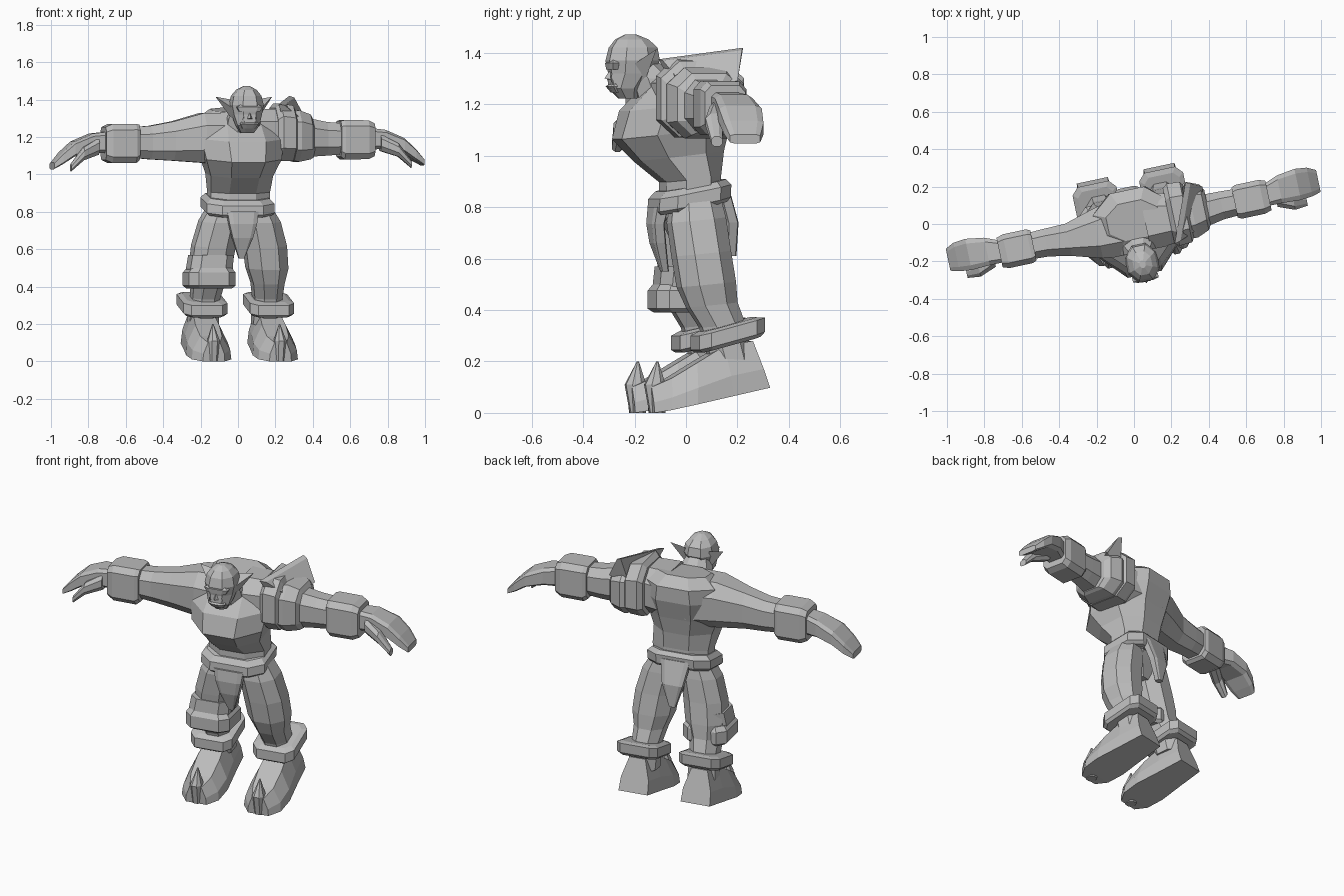
import bpy, bmesh, math
from mathutils import Matrix

YAW = Matrix.Rotation(math.radians(12), 4, 'Z')
grey = bpy.data.materials.new("plain_grey")
grey.diffuse_color = (0.5, 0.5, 0.5, 1)


def skin(name, rings):
    """Bridge rings of points into a closed flat-shaded solid."""
    bm = bmesh.new()
    loops = [[bm.verts.new(p) for p in r] for r in rings]
    n = len(loops[0])
    for a, b in zip(loops, loops[1:]):
        for i in range(n):
            j = (i + 1) % n
            bm.faces.new((a[i], a[j], b[j], b[i]))
    bm.faces.new(loops[0])
    bm.faces.new(loops[-1])
    bmesh.ops.recalc_face_normals(bm, faces=bm.faces)
    bm.transform(YAW)
    me = bpy.data.meshes.new(name)
    bm.to_mesh(me)
    bm.free()
    me.materials.append(grey)
    ob = bpy.data.objects.new(name, me)
    bpy.context.collection.objects.link(ob)
    return ob


def loft(name, axis, rings, c=0.45, k=0.0, s=1, dx=0.0, dz=0.0):
    """Eight-sided loft; ring = (t, u, v, half_u, half_v); k tilts rings; s mirrors x."""
    shape = [(1, c), (c, 1), (-c, 1), (-1, c), (-1, -c), (-c, -1), (c, -1), (1, -c)]
    out = []
    for t, u, v, a, b in rings:
        pts = []
        for p, q in shape:
            w = t + k * b * q
            co = (u + a * p, v + b * q, w) if axis == 'z' else (w, u + a * p, v + b * q)
            pts.append((s * co[0] + dx, co[1], co[2] + dz))
        out.append(pts)
    return skin(name, out)


def spike(name, base, tip, s=1):
    """Pointed piece from a base polygon to a tip."""
    small = [[t + (b - t) * 0.02 for b, t in zip(p, tip)] for p in base]
    return skin(name, [[(s * x, y, z) for x, y, z in r] for r in (base, small)])


# Torso and waist
loft("torso", 'z', [(.80, .006, .015, .16, .11), (.91, .006, .015, .162, .108), (1.0, 0, -.03, .17, .165),
                    (1.09, 0, -.06, .205, .215), (1.20, 0, -.03, .225, .215),
                    (1.29, 0, .015, .205, .17), (1.345, 0, .02, .14, .10)], k=.12)
loft("pelvis", 'z', [(.86, .006, .015, .15, .11), (.76, .006, .01, .14, .105), (.66, .006, .02, .05, .07)])
loft("belt", 'z', [(.795, 0, .012, .17, .13), (.81, 0, .012, .185, .142), (.86, 0, .015, .185, .142),
                   (.885, 0, .018, .16, .12)], c=.6, k=.2)
loft("front_cloth", 'z', [(.80, 0, -.11, .085, .03), (.735, 0, -.122, .075, .025),
                          (.66, 0, -.112, .055, .025), (.55, 0, -.085, .014, .015)], c=.7)
loft("back_cloth", 'z', [(.87, 0, .135, .085, .025), (.74, 0, .175, .06, .025),
                         (.61, 0, .18, .018, .018)], c=.7)

# Neck and head
loft("neck", 'z', [(1.20, 0, -.09, .10, .10), (1.30, 0, -.13, .085, .085), (1.37, 0, -.18, .05, .06)])
loft("head", 'z', [(1.222, 0, -.23, .035, .035), (1.262, 0, -.245, .06, .06), (1.32, 0, -.222, .076, .08),
                   (1.37, 0, -.212, .086, .10), (1.42, 0, -.21, .075, .09),
                   (1.452, 0, -.215, .05, .062), (1.472, 0, -.22, .016, .02)])
loft("brow", 'z', [(1.335, 0, -.292, .055, .018), (1.36, 0, -.293, .07, .02), (1.375, 0, -.293, .045, .01)], c=.6)
loft("lower_lip", 'z', [(1.245, 0, -.275, .035, .02), (1.27, 0, -.285, .05, .03), (1.28, 0, -.28, .045, .02)])
spike("nose", [(-.022, -.29, 1.295), (.022, -.29, 1.295), (0, -.29, 1.35)], (0, -.325, 1.30))

for side, s in (("left", -1), ("right", 1)):
    spike(side + "_ear", [(.06, -.245, 1.34), (.07, -.15, 1.40), (.06, -.18, 1.28)], (.155, -.15, 1.415), s)
    spike(side + "_tusk", [(.022, -.30, 1.268), (.042, -.295, 1.268), (.032, -.28, 1.268)],
          (.038, -.31, 1.31), s)

    # Arm, bracer and hand
    dz = .01 * s
    loft(side + "_arm", 'x', [(.06, 0, 1.205, .16, .135), (.20, -.01, 1.205, .135, .133),
                              (.36, -.01, 1.188, .088, .105), (.48, 0, 1.18, .075, .09),
                              (.60, 0, 1.18, .07, .08)], c=.5, s=s, dz=dz)
    loft(side + "_bracer", 'x', [(.55, 0, 1.18, .082, .095), (.57, 0, 1.175, .092, .105),
                                 (.70, 0, 1.175, .092, .104), (.735, 0, 1.175, .08, .088)], c=.7, s=s, dz=dz)
    loft(side + "_hand", 'x', [(.70, 0, 1.18, .055, .06), (.80, .02, 1.178, .075, .05),
                               (.90, .025, 1.145, .085, .04), (.965, .025, 1.095, .078, .032),
                               (1.012, .02, 1.055, .06, .018)], c=.7, s=s, dz=dz)
    loft(side + "_thumb", 'x', [(.77, -.03, 1.16, .04, .045), (.86, -.07, 1.12, .035, .035),
                                (.93, -.075, 1.045, .022, .02)], s=s, dz=dz)

    # Leg and ankle cuff, with both legs set slightly off centre
    dx = .012
    loft(side + "_leg", 'z', [(.85, .085, .015, .07, .09), (.75, .11, .015, .105, .108),
                              (.62, .14, .028, .112, .108), (.50, .155, .045, .108, .108),
                              (.42, .163, .065, .085, .095), (.34, .17, .105, .075, .085),
                              (.20, .175, .14, .08, .08)], k=.1, s=s, dx=dx)
    loft(side + "_cuff", 'z', [(.265, .182, .125, .105, .115), (.28, .182, .125, .12, .13),
                               (.335, .182, .125, .12, .13), (.345, .182, .125, .095, .10)],
         c=.7, k=.27, s=s, dx=dx)

    # Boot: stations of (bottom y, top y, top z, half width)
    boot = []
    for y, ty, tz, w in ((.275, .215, .28, .085), (.13, .10, .26, .1), (-.02, -.01, .195, .118),
                         (-.12, -.11, .135, .108), (-.178, -.185, .10, .06)):
        zb = max(0, .22 * (y + .17))
        my, mz = y + (ty - y) * .4, zb + (tz - zb) * .4
        boot.append([(s * (.182 + p * w) + dx, yy, zz) for p, yy, zz in (
            (-1, y, zb), (-.95, my, mz), (-.55, ty, tz), (.55, ty, tz), (.95, my, mz), (1, y, zb))])
    skin(side + "_boot", boot)
    loft(side + "_toe_claw", 'z', [(0, .182, -.155, .028, .03), (.11, .182, -.165, .032, .04),
                                   (.20, .182, -.155, .003, .004)], s=s, dx=dx)

# Knee guard on one leg only
loft("knee_guard", 'z', [(.44, .165, .012, .112, .10), (.50, .165, .015, .115, .10),
                         (.57, .155, .02, .112, .10)], c=.6, s=-1, dx=.012)
loft("knee_band", 'z', [(.39, .165, .025, .11, .105), (.405, .165, .02, .128, .122),
                        (.475, .165, .02, .128, .122), (.50, .165, .02, .108, .105)], c=.65, s=-1, dx=.012)

# Shoulder armour on one side only
loft("shoulder_collar", 'x', [(.19, .005, 1.215, .15, .14), (.215, .005, 1.225, .17, .155),
                              (.285, .005, 1.22, .165, .148), (.30, .005, 1.21, .14, .125)], c=.55)
loft("shoulder_pad", 'x', [(.28, .005, 1.205, .145, .13), (.32, .01, 1.205, .152, .138),
                           (.385, .01, 1.20, .125, .12), (.405, .01, 1.19, .09, .10)], c=.55)
skin("shoulder_crest", [
    [(.19, -.15, 1.375), (.225, -.14, 1.37), (.35, -.09, 1.28), (.24, -.09, 1.25)],
    [(.315, .16, 1.42), (.34, .15, 1.41), (.40, .12, 1.29), (.28, .12, 1.25)]])
